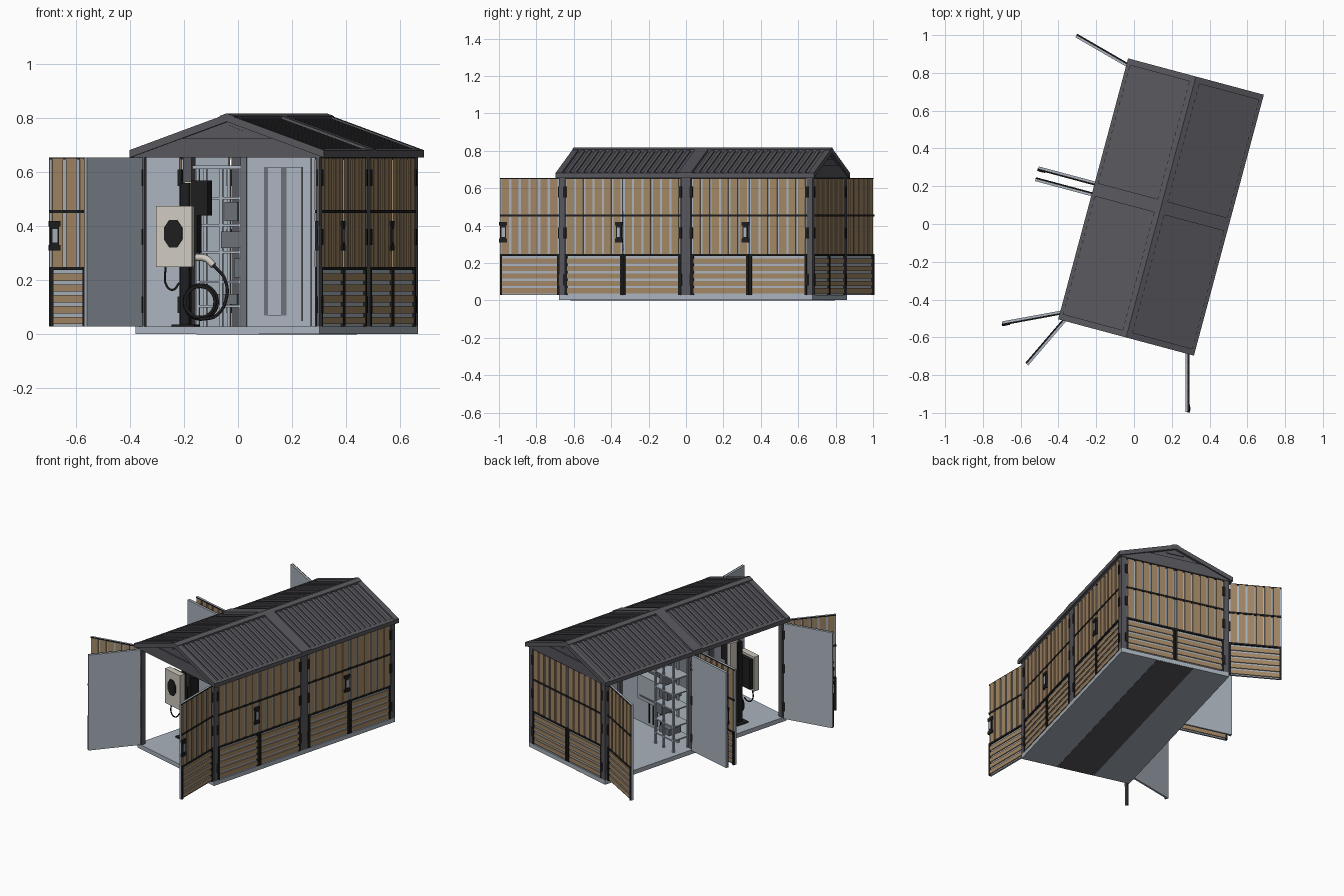
import bpy, bmesh, math
from mathutils import Matrix, Vector

if "Cube" in bpy.data.objects:
    bpy.data.objects.remove(bpy.data.objects["Cube"])


def material(name, r, g, b):
    m = bpy.data.materials.new(name)
    m.diffuse_color = (r, g, b, 1)
    m.use_nodes = True
    m.node_tree.nodes["Principled BSDF"].inputs["Base Color"].default_value = m.diffuse_color
    return m


LIGHT = material("light_grey_panel", .40, .45, .51)
CHAR = material("charcoal", .095, .093, .108)
BLACK = material("black_trim", .013, .013, .014)
WOOD = material("timber", .36, .24, .13)
BEIGE = material("beige_plastic", .62, .58, .52)
GREY = material("mid_grey", .15, .165, .185)

# shed frame: u across, v along, turned 15 degrees
G = Matrix.Translation((.143, .09, 0)) @ Matrix.Rotation(math.radians(-15), 4, 'Z')


def finish(name, bm, mat, matrix):
    bm.transform(matrix)
    bmesh.ops.recalc_face_normals(bm, faces=bm.faces)
    me = bpy.data.meshes.new(name)
    bm.to_mesh(me)
    bm.free()
    me.materials.append(mat)
    ob = bpy.data.objects.new(name, me)
    bpy.context.collection.objects.link(ob)
    return ob


def boxes(name, items, mat, matrix=G):
    bm = bmesh.new()
    for x0, x1, y0, y1, z0, z1 in items:
        m = Matrix.Translation(((x0 + x1) / 2, (y0 + y1) / 2, (z0 + z1) / 2)) @ Matrix.Diagonal((x1 - x0, y1 - y0, z1 - z0, 1))
        bmesh.ops.create_cube(bm, size=1, matrix=m)
    return finish(name, bm, mat, matrix)


def prisms(name, items, mat):
    # each item: (u,z) outline swept from v0 to v1
    bm = bmesh.new()
    for pts, v0, v1 in items:
        f = bm.faces.new([bm.verts.new((u, v0, z)) for u, z in pts])
        r = bmesh.ops.extrude_face_region(bm, geom=[f])
        bmesh.ops.translate(bm, vec=(0, v1 - v0, 0),
                            verts=[e for e in r["geom"] if isinstance(e, bmesh.types.BMVert)])
    return finish(name, bm, mat, G)


def tube(name, pts, radius, mat, cyclic=False):
    cu = bpy.data.curves.new(name, 'CURVE')
    cu.dimensions = '3D'
    cu.bevel_depth = radius
    cu.bevel_resolution = 2
    cu.resolution_u = 6
    cu.use_fill_caps = True
    sp = cu.splines.new('BEZIER')
    sp.bezier_points.add(len(pts) - 1)
    for p, co in zip(sp.bezier_points, pts):
        p.co = G @ Vector(co)
        p.handle_left_type = p.handle_right_type = 'AUTO'
    sp.use_cyclic_u = cyclic
    cu.materials.append(mat)
    bpy.context.collection.objects.link(bpy.data.objects.new(name, cu))


# base slab and underside strip
boxes("base_slab", [(-.3525, .3525, -.7025, .7025, .002, .03)], LIGHT)
boxes("underside_strip", [(-.12, .12, -.70, .70, 0, .003)], CHAR)

# posts and top rails
posts = [(a, a + .034, b, b + .034, .03, .675) for a in (-.3525, .3185) for b in (-.7025, .6685)]
posts += [(a, a + .034, -.026, .026, .03, .675) for a in (-.3525, .3185)]
boxes("posts", posts, CHAR)
boxes("top_rails", [(-.35, -.32, -.70, .70, .655, .68), (.32, .35, -.70, .70, .655, .68)], CHAR)

# door leaves: panel, timber slats, black trim, hinges, handle
W = .318


def leaf(name, hinge, angle, side, handle=False):
    a, o = math.radians(angle), math.radians(angle + 90 * side)
    p = G @ Vector((hinge[0], hinge[1], 0))
    m = Matrix(((math.cos(a), math.cos(o), 0, p.x), (math.sin(a), math.sin(o), 0, p.y),
                (0, 0, 1, 0), (0, 0, 0, 1)))
    boxes(name + "_panel", [(0, W, -.012, 0, .03, .655)], LIGHT, m)
    slats, n = [], 6
    pitch = (W - .008) / n
    for i in range(n):
        x = .004 + pitch * i + .006
        slats += [(x, x + pitch - .012, 0, .006, .248, .45), (x, x + pitch - .012, 0, .006, .46, .65)]
    for i in range(5):
        z = .038 + .04 * i
        slats.append((.01, W - .01, 0, .006, z, z + .027))
    boxes(name + "_slats", slats, WOOD, m)
    trim = [(0, W, 0, .009, z, z + .011) for z in (.238, .449)]
    trim += [(0, W, 0, .005, .648, .655)]
    trim += [(x, x + .013, 0, .009, .03, .24) for x in (0, W - .013)]
    trim += [(-.008, .008, -.012, .011, z, z + .06) for z in (.08, .33, .55)]
    boxes(name + "_trim", trim, BLACK, m)
    if handle:
        boxes(name + "_handle", [(W - .034, W - .002, 0, .012, .31, .42),
                                 (W - .039, W + .003, 0, .013, .40, .42),
                                 (W - .039, W + .003, 0, .013, .31, .33)], BLACK, m)
        boxes(name + "_handle_plate", [(W - .027, W - .009, .01, .014, .34, .39)], LIGHT, m)


leaf("front_left_door", (-.335, -.70), 229.4, -1)
leaf("front_right_door", (.335, -.705), 270, 1, True)
leaf("side_front_door", (-.365, -.678), 190.4, 1, True)
leaf("side_middle_front_door", (-.362, -.028), 165, -1)
leaf("side_middle_back_door", (-.362, .028), 165, 1, True)
leaf("side_back_door", (-.361, .68), 150, -1)
for i, v in enumerate((-.67, .03)):
    leaf("right_door_a%d" % i, (.345, v), 75, -1, True)
    leaf("right_door_b%d" % i, (.345, v + .64), 255, 1)
leaf("back_door_right", (.32, .695), 165, -1)
leaf("back_door_left", (-.32, .695), -15, 1)

# roof
SL, RIDGE, HALF = .133 / .372, .815, .372


def top(u, d=0):
    return RIDGE - SL * abs(u) - d


def chevron(h, d, t):
    return [(-h, top(h, d)), (0, top(0, d)), (h, top(h, d)), (h, top(h, t)), (0, top(0, t)), (-h, top(h, t))]


def strip(u0, u1, d, t):
    return [(u0, top(u0, d)), (u1, top(u1, d)), (u1, top(u1, t)), (u0, top(u0, t))]


prisms("roof_sheet", [(chevron(.365, .011, .026), -.70, .70)], CHAR)
frame = [(chevron(HALF, 0, .028), -.715, -.682), (chevron(HALF, 0, .028), .682, .715),
         (chevron(HALF, -.003, .028), -.036, .036), (chevron(.028, -.003, .028), -.715, .715)]
for s in (-1, 1):
    frame.append((strip(s * .352, s * HALF, .002, .028), -.71, .71))
prisms("roof_frame", frame, CHAR)
ribs = []
for v0 in (-.672, .046):
    for i in range(16):
        v = v0 + .039 * i
        ribs.append((chevron(.36, .004, .02), v + .006, v + .026))
prisms("roof_ribs", ribs, CHAR)

# gable ends with lower board and small top triangle
gable = []
for s in (-1, 1):
    gable += [([(-.35, .655), (.35, .655), (.35, .675), (0, .80), (-.35, .675)], s * .685, s * .698),
              ([(-.36, .655), (.36, .655), (.36, .668), (.19, .725), (-.19, .725), (-.36, .668)], s * .69, s * .706),
              ([(-.06, .752), (.06, .752), (0, .775)], s * .69, s * .703)]
prisms("gable_ends", gable, CHAR)

# middle partition with frame strips
boxes("partition", [(-.117, .335, -.006, .006, .03, .655)], LIGHT)
boxes("partition_frames", [(-.135, -.112, -.012, .012, .03, .655), (-.045, .04, -.010, -.004, .07, .62),
                           (.095, .10, -.010, -.004, .05, .62), (.04, .10, -.010, -.004, .615, .62)], GREY)
boxes("partition_rails", [(-.33, -.117, -.012, .0, .612, .625), (-.03, .02, -.014, -.009, .07, .62)], LIGHT)

# equipment rack beside the partition
rack = [(u, u + .012, v, v + .012, .03, .62) for u in (-.315, -.225, -.15) for v in (.02, .13)]
rack += [(-.315, -.138, .02, .142, z, z + .008) for z in (.10, .19, .30, .40, .50)]
boxes("rack_frame", rack, LIGHT)
boxes("rack_units", [(-.20, -.15, .0, .11, .42, .49), (-.21, -.13, -.01, .1, .32, .38),
                     (-.16, -.115, -.01, .1, .21, .28), (-.25, -.16, .03, .12, .11, .15)], GREY)
# wall cabinets on the back of the partition
boxes("wall_cabinets", [(-.06, .09, .006, .06, .43, .56), (-.08, .10, .006, .07, .22, .38)], LIGHT)
boxes("cabinet_faces", [(-.03, .02, .06, .064, .47, .52), (-.06, .08, .07, .074, .24, .25),
                        (-.09, .11, .006, .03, .395, .41)], GREY)
boxes("cable_drops", [(-.06 + .035 * i, -.053 + .035 * i, .02, .027, .06, .22) for i in range(4)], BLACK)

# charging station
boxes("charger_shell", [(-.325, -.187, -.515, -.475, .25, .475), (-.237, -.212, -.43, -.365, .37, .565)], BEIGE)
boxes("charger_back", [(-.315, -.195, -.475, -.45, .265, .46), (-.212, -.15, -.43, -.365, .44, .57),
                       (-.212, -.19, -.43, -.365, .30, .44)], BLACK)
boxes("charger_post", [(-.25, -.215, -.45, -.415, .03, .56), (-.275, -.19, -.475, -.39, .03, .037)], BLACK)
bm = bmesh.new()
bmesh.ops.create_cone(bm, cap_ends=True, segments=8, radius1=.038, radius2=.038, depth=.008,
                      matrix=Matrix.Translation((-.258, -.516, .373)) @ Matrix.Diagonal((1, 1, 1.45, 1))
                      @ Matrix.Rotation(math.pi / 2, 4, 'X') @ Matrix.Rotation(math.pi / 8, 4, 'Z'))
finish("charger_socket_plate", bm, BLACK, G)
tube("charger_plug", [(-.18, -.48, .285), (-.14, -.485, .28), (-.11, -.49, .255)], .013, BEIGE)
tube("charger_cable", [(-.11, -.49, .255), (-.07, -.49, .21), (-.06, -.49, .14), (-.10, -.49, .07), (-.165, -.49, .055)], .006, BLACK)
for k, r in enumerate((.057, .063)):
    tube("cable_coil_%d" % k, [(-.165 + r * math.cos(t * math.pi / 4), -.48 + .012 * k,
                                .12 + r * math.sin(t * math.pi / 4)) for t in range(8)], .006, BLACK, True)
tube("lower_cable", [(-.295, -.49, .25), (-.29, -.49, .18), (-.27, -.48, .165), (-.25, -.46, .19)], .004, BLACK)
